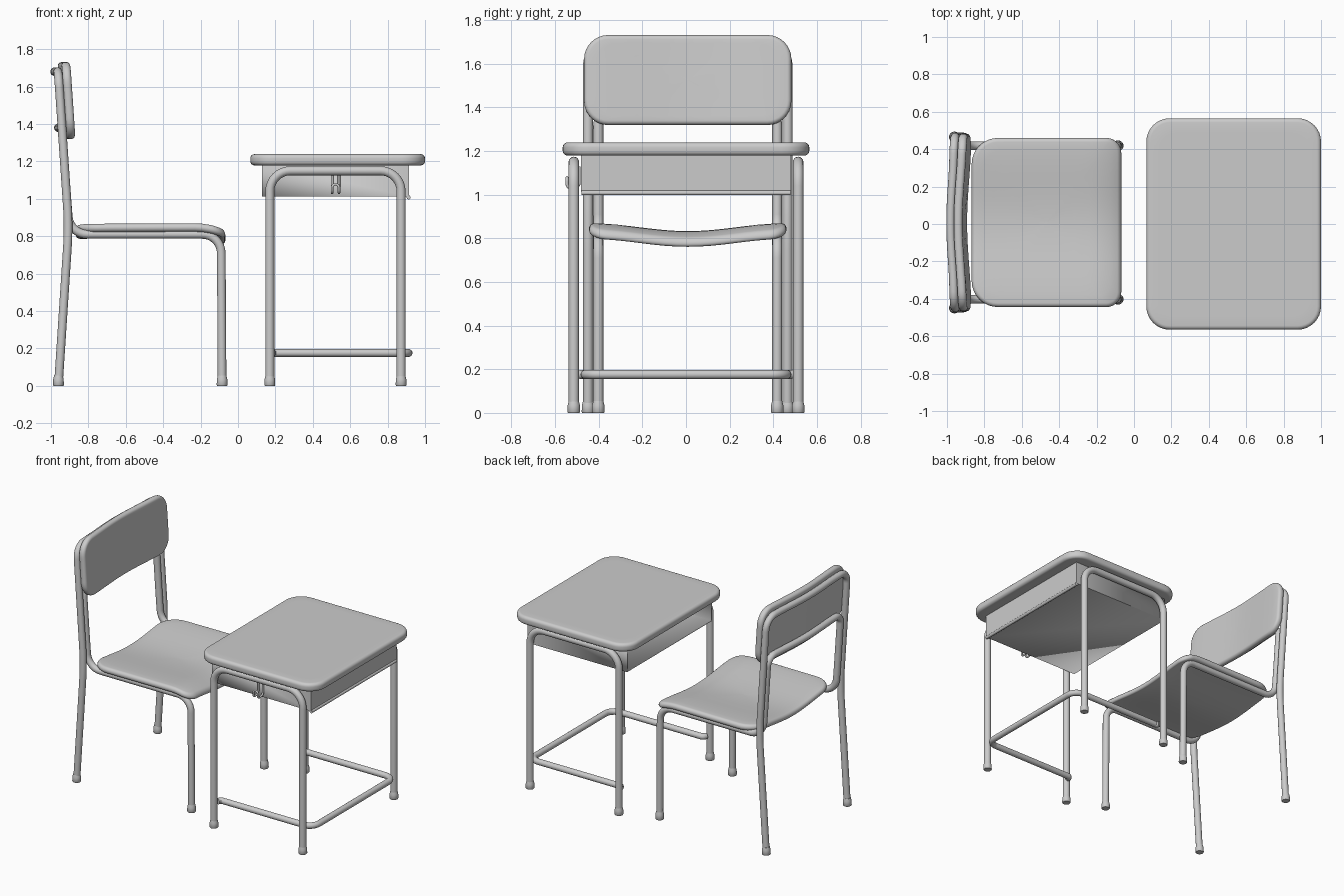
import bpy, bmesh, math
from mathutils import Vector

if "Cube" in bpy.data.objects:
    bpy.data.objects.remove(bpy.data.objects["Cube"])

CHAIR_Y = 0.008  # the chair sits slightly off the centre line


def finish(name, bm, angle=40):
    mesh = bpy.data.meshes.new(name)
    bmesh.ops.recalc_face_normals(bm, faces=bm.faces)
    bm.to_mesh(mesh)
    bm.free()
    obj = bpy.data.objects.new(name, mesh)
    bpy.context.collection.objects.link(obj)
    bpy.ops.object.select_all(action='DESELECT')
    obj.select_set(True)
    bpy.context.view_layer.objects.active = obj
    bpy.ops.object.shade_smooth_by_angle(angle=math.radians(angle))
    return obj


def rounded_path(points, radius, steps=8):
    """Polyline with every inner corner replaced by a smooth bend."""
    pts = [Vector(p) for p in points]
    out = [pts[0]]
    for a, b, c in zip(pts, pts[1:], pts[2:]):
        trim = min(radius, (a - b).length * 0.49, (c - b).length * 0.49)
        p, q = b + (a - b).normalized() * trim, b + (c - b).normalized() * trim
        h1, h2 = p.lerp(b, 0.55), q.lerp(b, 0.55)
        for i in range(steps + 1):
            t = i / steps
            s = 1 - t
            out.append(p * s**3 + h1 * 3 * s * s * t + h2 * 3 * s * t * t + q * t**3)
    out.append(pts[-1])
    return out


def tube(name, points, r, bend=0.1, sides=16):
    path = rounded_path(points, bend)
    bm = bmesh.new()
    rings = []
    tangent = (path[1] - path[0]).normalized()
    normal = tangent.orthogonal().normalized()
    for i, p in enumerate(path):
        new = (path[min(i + 1, len(path) - 1)] - path[max(i - 1, 0)]).normalized()
        normal = tangent.rotation_difference(new) @ normal
        tangent = new
        side = tangent.cross(normal)
        rings.append([bm.verts.new(p + r * (normal * math.cos(a) + side * math.sin(a)))
                      for a in (2 * math.pi * k / sides for k in range(sides))])
    skin(bm, rings)
    return finish(name, bm)


def skin(bm, rings):
    n = len(rings[0])
    for lo, hi in zip(rings, rings[1:]):
        for k in range(n):
            bm.faces.new((lo[k], lo[(k + 1) % n], hi[(k + 1) % n], hi[k]))
    bm.faces.new(rings[0])
    bm.faces.new(rings[-1])


def outline(hu, hv, r_plus, r_minus):
    """Rounded rectangle; r_plus rounds the +u corners, r_minus the -u ones."""
    arcs = []
    for q, (su, sv) in enumerate(((1, 1), (-1, 1), (-1, -1), (1, -1))):
        r = r_plus if su > 0 else r_minus
        for i in range(9):
            a = (q + i / 8) * math.pi / 2
            arcs.append((su * (hu - r) + r * math.cos(a), sv * (hv - r) + r * math.sin(a)))
    pts = []
    for i, p in enumerate(arcs):
        pts.append(p)
        if i % 9 == 8:  # subdivide the straight sides so the plate can bend
            n = arcs[(i + 1) % 36]
            pts += [(p[0] + (n[0] - p[0]) * k / 14, p[1] + (n[1] - p[1]) * k / 14)
                    for k in range(1, 14)]
    return pts


def plate(name, hu, hv, r_plus, r_minus, thick, edge, place):
    """Rounded slab; place(u, v, w) maps it into the scene."""
    scales = [0.02, 0.2, 0.4, 0.6, 0.75, 0.9]
    profile = [(edge, s, -thick / 2) for s in scales]
    for sign, start in ((-1, -90), (1, 0)):
        for i in range(6):
            a = math.radians(start + 18 * i)
            profile.append((edge * (1 - math.cos(a)), 1,
                            sign * (thick / 2 - edge) + edge * math.sin(a)))
    if edge >= thick / 2 - 1e-6:
        del profile[len(scales) + 6]
    profile += [(edge, s, thick / 2) for s in reversed(scales)]
    bm = bmesh.new()
    rings = [[bm.verts.new(place(u * s, v * s, w))
              for u, v in outline(hu - d, hv - d, r_plus - d, r_minus - d)]
             for d, s, w in profile]
    skin(bm, rings)
    return finish(name, bm)


def foot(name, x, y, r=0.029):
    bm = bmesh.new()
    rings = []
    for rr, z in ((r - 0.003, 0), (r, 0.004), (r - 0.001, 0.035), (r - 0.006, 0.055)):
        rings.append([bm.verts.new((x + rr * math.cos(a), y + rr * math.sin(a), z))
                      for a in (2 * math.pi * k / 20 for k in range(20))])
    skin(bm, rings)
    finish(name, bm)


def wave(y, half):
    return 0.5 + 0.5 * math.cos(math.pi * min(abs(y) / half, 1))


# Desk top
plate("desk_top", 0.467, 0.565, 0.125, 0.125, 0.06, 0.022,
      lambda u, v, w: (0.533 + u, v, 1.209 + w))

# Storage tray, open towards the chair
bm = bmesh.new()
bmesh.ops.create_cube(bm, size=1)
for v in bm.verts:
    v.co = (0.522 + v.co.x * 0.785, v.co.y * 0.96, 1.098 + v.co.z * 0.17)
bmesh.ops.delete(bm, geom=[f for f in bm.faces if f.calc_center_median().x < 0.2], context='FACES')
tray = finish("desk_tray", bm)
mod = tray.modifiers.new("walls", 'SOLIDIFY')
mod.thickness = 0.012
mod.offset = -1
tube("tray_lip", [(0.912, -0.478, 1.008), (0.912, 0.478, 1.008)], 0.011, sides=12)

# Desk frames and feet, one per side
for side, s in (("front", -1), ("back", 1)):
    y = s * 0.514
    tube(f"desk_frame_{side}", [(0.17, y, 0.01), (0.17, y, 1.15), (0.872, y, 1.15), (0.872, y, 0.01)],
         0.024, 0.11)
    for i, x in enumerate((0.17, 0.872)):
        foot(f"desk_foot_{side}_{i}", x, y)

# Footrest bar wrapping round the three closed sides
tube("desk_foot_bar", [(0.18, -0.485, 0.176), (0.19, -0.462, 0.176), (0.912, -0.462, 0.176),
                       (0.912, 0.462, 0.176), (0.19, 0.462, 0.176), (0.18, 0.485, 0.176)], 0.021, 0.07)

# Bag hook
a, b = 0.503, 0.54
tube("bag_hook", [(a, -0.49, 1.13), (a, -0.49, 1.035), (a, -0.545, 1.03), (a, -0.545, 1.078),
                  (b, -0.545, 1.078), (b, -0.545, 1.03), (b, -0.49, 1.035), (b, -0.49, 1.13)],
     0.007, 0.018, 10)


# Chair tubes: half path mirrored across the middle, bowed behind the backrest
def post_x(z):
    return -0.905 - 0.068 * (z - 0.85)


def chair_tube(name, half, top):
    mid = [(post_x(top) - 0.02 * wave(y, 0.42), y, top) for y in (-0.28, -0.19, -0.1, 0, 0.1, 0.19, 0.28)]
    pts = half + mid + [(x, -y, z) for x, y, z in reversed(half)]
    tube(name, [(x, y + CHAIR_Y, z) for x, y, z in pts], 0.023, 0.1)


O, I = -0.457, -0.41
chair_tube("rear_leg_frame", [(-0.96, O, 0.01), (-0.905, O, 0.85), (post_x(1.68), O, 1.68)], 1.68)
chair_tube("seat_frame", [(-0.085, I, 0.01), (-0.09, I, 0.81), (-0.9, I, 0.81),
                          (post_x(1.0), I, 1.0), (post_x(1.38), I, 1.38)], 1.38)
for side, s in (("front", 1), ("back", -1)):
    foot(f"rear_leg_foot_{side}", -0.96, s * O + CHAIR_Y)
    foot(f"front_leg_foot_{side}", -0.085, s * I + CHAIR_Y)


# Seat: dished across its width, rolled down at the front edge
def place_seat(u, v, w):
    roll = max(0, (u - 0.24) / 0.16)
    z = 0.846 - 0.036 * wave(v, 0.45) - 0.036 * roll * roll + 0.004 * u
    return (-0.468 + u + 0.02 * roll * w, v + CHAIR_Y, z + w)


plate("seat", 0.4, 0.452, 0.08, 0.14, 0.044, 0.022, place_seat)


# Backrest: leaning and bowed backwards in the middle
def place_back(u, v, w):
    z = 1.525 + u
    return (post_x(z) + 0.045 - 0.022 * wave(v, 0.46) + w, v + CHAIR_Y, z + w * 0.068)


plate("backrest", 0.206, 0.475, 0.11, 0.11, 0.046, 0.02, place_back)
